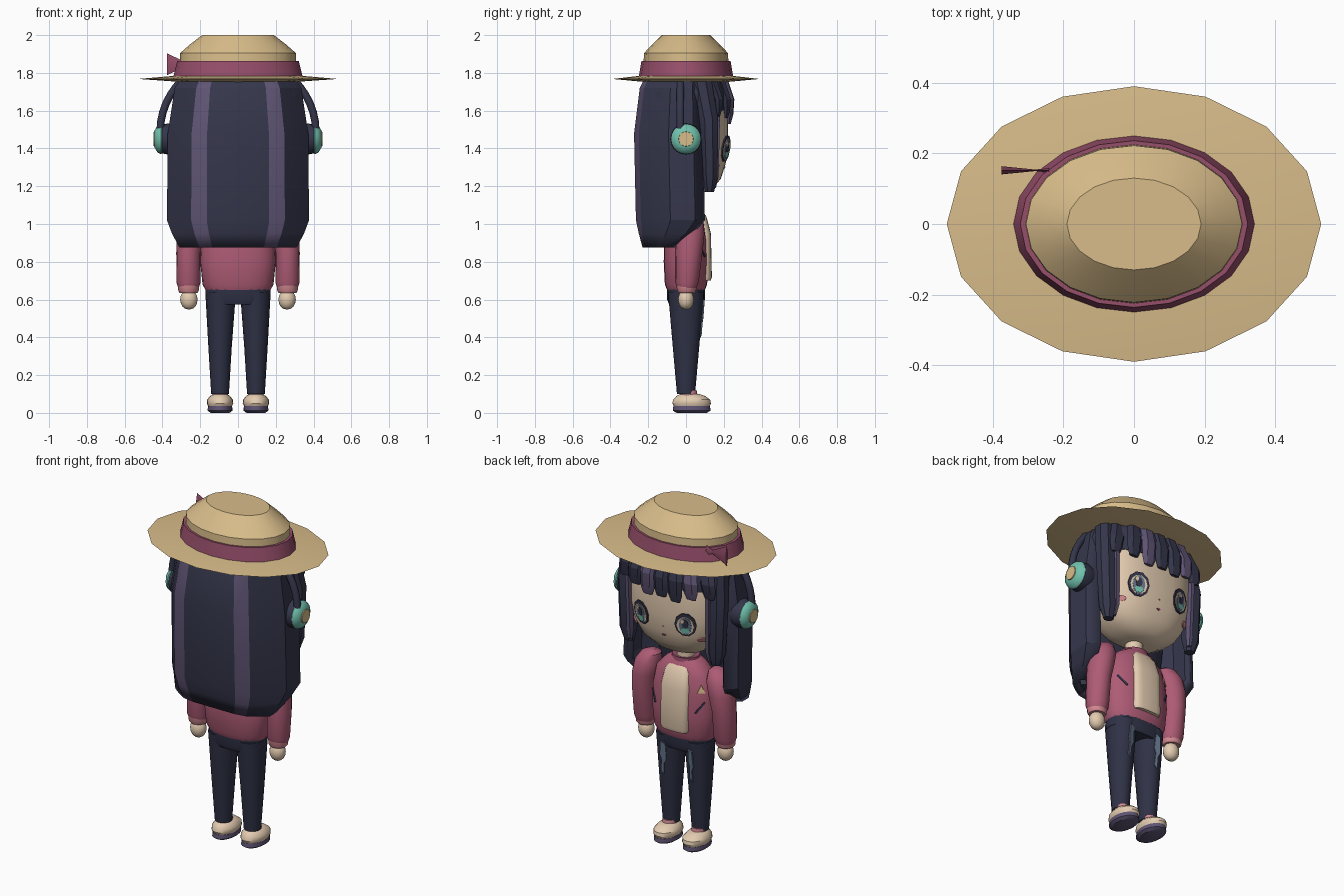
import bpy, bmesh, math
from mathutils import Vector, Matrix
from mathutils.bvhtree import BVHTree

cube = bpy.data.objects.get("Cube")
if cube:
    bpy.data.objects.remove(cube)


def material(name, hexcode):
    rgb = [int(hexcode[i:i + 2], 16) / 255 for i in (0, 2, 4)]
    col = [c / 12.92 if c < 0.04 else ((c + 0.055) / 1.055) ** 2.4 for c in rgb] + [1]
    m = bpy.data.materials.new(name)
    m.use_nodes = True
    m.diffuse_color = col
    m.node_tree.nodes["Principled BSDF"].inputs["Base Color"].default_value = col
    return m


HAIR = material("dark hair", "35364b")
STREAK = material("purple streak", "5f5474")
STRAW = material("straw", "d8bc8a")
ROSE = material("rose jacket", "ae5c76")
BAND = material("wine ribbon", "964e6a")
PINK = material("soft pink", "d48a92")
SKIN = material("cream skin", "e3cbb0")
TEAL = material("teal", "72c2ae")
DENIM = material("faded denim", "66768c")
PANTS = material("dark trousers", "2f3246")


def add(name, bm, *mats, angle=35):
    bmesh.ops.recalc_face_normals(bm, faces=bm.faces)
    me = bpy.data.meshes.new(name)
    bm.to_mesh(me)
    bm.free()
    for m in mats:
        me.materials.append(m)
    me.polygons.foreach_set("use_smooth", [True] * len(me.polygons))
    me.set_sharp_from_angle(angle=math.radians(angle))
    ob = bpy.data.objects.new(name, me)
    bpy.context.collection.objects.link(ob)
    return ob


def loft(name, mat, rings, n=16, p=2, turn=0, angle=35):
    """Skin a stack of (super)ellipses given as (z, cx, cy, rx, ry)."""
    bm = bmesh.new()
    loops = []
    for z, cx, cy, rx, ry in rings:
        loop = []
        for i in range(n):
            a = 2 * math.pi * i / n + turn
            c, s = math.cos(a), math.sin(a)
            loop.append(bm.verts.new((cx + rx * math.copysign(abs(c) ** (2 / p), c),
                                      cy + ry * math.copysign(abs(s) ** (2 / p), s), z)))
        loops.append(loop)
    for a, b in zip(loops, loops[1:]):
        for i in range(n):
            bm.faces.new((a[i], a[(i + 1) % n], b[(i + 1) % n], b[i]))
    bm.faces.new(loops[0])
    bm.faces.new(loops[-1])
    return add(name, bm, mat, angle=angle)


def decal(name, mat, target, x, z, outline, lift=0.004):
    """Thin plate laid on the +y side of a part; outline is in (x, z)."""
    me = target.data
    tree = BVHTree.FromPolygons([v.co for v in me.vertices], [f.vertices[:] for f in me.polygons])
    loc, normal, _, _ = tree.ray_cast(Vector((x, 1, z)), Vector((0, -1, 0)))
    if normal.y < 0:
        normal = -normal
    bm = bmesh.new()
    face = bm.faces.new([bm.verts.new((-u, v, lift)) for u, v in outline])
    ext = bmesh.ops.extrude_face_region(bm, geom=[face])["geom"]
    for v in ext:
        if isinstance(v, bmesh.types.BMVert):
            v.co.z -= 0.007
    bm.transform(Matrix.Translation(loc) @ normal.to_track_quat("Z", "Y").to_matrix().to_4x4())
    return add(name, bm, mat)


def oval(rx, rz, n=12, dx=0, dz=0):
    return [(dx + rx * math.cos(2 * math.pi * i / n), dz + rz * math.sin(2 * math.pi * i / n))
            for i in range(n)]


def disc_x(name, mat, side, profile, n=20):
    """Round part lying on the x axis; profile is (x, radius)."""
    ob = loft(name, mat, [(x, 0, 0, r, r) for x, r in profile], n)
    ob.data.transform(Matrix.Translation((0, 0, 1.45)) @ Matrix.Rotation(side * math.pi / 2, 4, "Y"))
    return ob


# Straw hat with ribbon
loft("hat_brim", STRAW, [(1.752, 0, 0, .3, .22), (1.768, 0, 0, .53, .39), (1.785, 0, 0, .33, .24)])
loft("hat_crown", STRAW, [(1.77, 0, 0, .31, .23), (1.905, 0, 0, .306, .222), (1.95, 0, 0, .255, .18),
                          (2, 0, 0, .19, .13)], 20, angle=25)
loft("hat_ribbon", BAND, [(1.78, 0, 0, .342, .25), (1.862, 0, 0, .322, .236)], 20)
for name, tip, end, half in (("bow_outer_loop", -.27, -.375, .058), ("bow_inner_loop", -.29, -.24, .03)):
    bm = bmesh.new()
    bmesh.ops.create_cone(bm, cap_ends=True, segments=4, radius1=half, radius2=.006, depth=abs(tip - end))
    bm.transform(Matrix.Translation(((tip + end) / 2, .152, 1.846))
                 @ Matrix.Diagonal((1, .2, 1, 1))
                 @ Matrix.Rotation(math.copysign(math.pi / 2, tip - end), 4, "Y"))
    add(name, bm, BAND)

# Head and face
head = loft("head", SKIN, [(1.165, 0, .03, .06, .06), (1.185, 0, .02, .15, .12), (1.24, 0, .01, .235, .175),
                           (1.32, 0, 0, .29, .21), (1.42, 0, 0, .312, .222), (1.6, 0, 0, .315, .222),
                           (1.76, 0, 0, .28, .19)], 32, 2.5)
loft("neck", SKIN, [(1.04, 0, 0, .05, .05), (1.2, 0, 0, .048, .048)])
for s, side in ((1, "left"), (-1, "right")):
    x = s * .143
    decal(side + "_eye_outline", HAIR, head, x, 1.4, oval(.062, .072, 10), .009)
    decal(side + "_eye_white", SKIN, head, x, 1.4, oval(.049, .056, 10, 0, -.004), .011)
    decal(side + "_iris", DENIM, head, x, 1.4, oval(.036, .054, 10, 0, -.004), .013)
    decal(side + "_iris_glow", TEAL, head, x, 1.4, oval(.026, .018, 8, 0, -.032), .015)
    decal(side + "_pupil", HAIR, head, x, 1.4, oval(.018, .028, 8, 0, .008), .016)
    decal(side + "_eye_glint", SKIN, head, x, 1.4, oval(.011, .014, 6, .014, .026), .018)
    decal(side + "_blush", PINK, head, s * .222, 1.31, oval(.034, .016), .006)
decal("mouth", BAND, head, 0, 1.3, oval(.012, .006, 8))
decal("nose", PINK, head, 0, 1.355, oval(.006, .004, 6))

# Long back hair: a U-shaped curtain with two coloured streaks
section = [(.84, 0), (1, .14), (1, .5), (.83, .74), (.66, .93), (.44, 1)]
section += [(-x, t) for x, t in reversed(section)]
bm = bmesh.new()
rows = []
for z, w, front, back in ((1.78, .3, .07, -.215), (1.72, .335, .08, -.245), (1.48, .372, .09, -.275),
                          (1.02, .376, .1, -.265), (.95, .35, .04, -.25), (.875, .31, -.06, -.23)):
    rows.append([bm.verts.new((w * x, front + (back - front) * t, z)) for x, t in section])
for a, b in zip(rows, rows[1:]):
    for i in range(len(section) - 1):
        f = bm.faces.new((a[i], a[i + 1], b[i + 1], b[i]))
        f.material_index = int(i in (4, 6))
curtain = add("back_hair", bm, HAIR, STREAK, angle=20)
mod = curtain.modifiers.new("thickness", "SOLIDIFY")
mod.thickness = .035
mod.offset = -1
if curtain.data.polygons[5].normal.y > 0:
    curtain.data.flip_normals()
loft("hair_cap", HAIR, [(1.6, 0, 0, .322, .23), (1.7, 0, 0, .335, .235), (1.79, 0, 0, .3, .2)], 24, 2.4)
loft("hair_inner_back", HAIR, [(.9, 0, -.16, .25, .05), (1.1, 0, -.16, .31, .08), (1.7, 0, -.1, .32, .13)], 16)

# Fringe and side locks
for i in range(7):
    x = (i - 3) * .088
    y = .235 * (1 - abs(x / .34) ** 2.6) ** .4
    low = 1.53 + .03 * (i % 2) - .02 * (i == 3) + .04 * (abs(i - 3) == 3)
    loft("fringe_lock_%d" % (i + 1), STREAK if i in (1, 4) else HAIR,
         [(low, x * 1.04, y - .004, .03, .01), (low + .04, x * 1.03, y, .045, .018),
          (1.66, x, y, .05, .024), (1.78, x * .85, y - .04, .045, .025)], 6, angle=20)
for s, side in ((1, "left"), (-1, "right")):
    loft(side + "_side_lock", HAIR, [(1.17, s * .285, .125, .03, .025), (1.24, s * .29, .125, .05, .045),
                                     (1.55, s * .3, .12, .055, .055), (1.76, s * .28, .08, .045, .06)],
         8, turn=math.pi / 8, angle=20)
    loft(side + "_lock_streak", STREAK, [(1.19, s * .262, .145, .012, .015), (1.25, s * .258, .15, .02, .026),
                                         (1.6, s * .265, .155, .02, .03)], 6, angle=20)

# Headphones
curve = bpy.data.curves.new("headphone_band", "CURVE")
curve.dimensions = "3D"
curve.bevel_depth = .02
curve.bevel_resolution = 2
spline = curve.splines.new("POLY")
spline.points.add(24)
for i, pt in enumerate(spline.points):
    a = math.pi * i / 24
    pt.co = (.412 * math.cos(a), -.03, 1.49 + .39 * math.sin(a), 1)
band = bpy.data.objects.new("headphone_band", curve)
bpy.context.collection.objects.link(band)
curve.materials.append(HAIR)
for s, side in ((1, "left"), (-1, "right")):
    disc_x(side + "_ear_pad", HAIR, s, [(.33, .07), (.37, .082), (.405, .076)])
    disc_x(side + "_ear_cup", TEAL, s, [(.395, .07), (.408, .08), (.425, .072), (.442, .045)])
    disc_x(side + "_ear_cup_centre", STRAW, s, [(.43, .042), (.447, .038)])

# Jacket, shirt and trimmings
jacket = loft("jacket", ROSE, [(.65, 0, 0, .172, .1), (.68, 0, 0, .188, .112), (.8, 0, 0, .2, .118),
                               (.92, 0, 0, .195, .115), (1.02, 0, 0, .175, .1), (1.08, 0, 0, .12, .08),
                               (1.11, 0, 0, .07, .06)], 24, 2.3)
loft("jacket_collar", BAND, [(1.075, 0, 0, .085, .075), (1.115, 0, 0, .078, .07), (1.11, 0, 0, .055, .055)], 20)
loft("shirt_front", SKIN, [(.7, 0, .085, .085, .046), (.72, 0, .085, .092, .052), (.95, 0, .08, .092, .052),
                           (1.04, 0, .06, .08, .048), (1.075, 0, .05, .06, .03)], 20, 3.5)
decal("jacket_badge", STRAW, jacket, -.15, .96, [(-.022, -.018), (.022, -.018), (0, .028)], .005)
for s, side in ((1, "left"), (-1, "right")):
    decal(side + "_pocket_slit", HAIR, jacket, s * .15, .86,
          [(-s * .03, -.03), (-s * .022, -.036), (s * .03, .026), (s * .022, .032)], .005)

# Arms, legs and shoes
for s, side in ((1, "left"), (-1, "right")):
    def part(name, mat, rings, n=16, p=2):
        return loft(side + "_" + name, mat, [(z, s * x, y, rx, ry) for z, x, y, rx, ry in rings], n, p)

    part("sleeve", ROSE, [(.66, .262, .005, .054, .05), (.69, .262, .005, .064, .062), (.85, .262, .015, .065, .072),
                          (.95, .25, .02, .073, .078), (1.02, .235, .015, .075, .076),
                          (1.07, .22, .01, .055, .055), (1.09, .21, .01, .02, .02)])
    part("cuff", PINK, [(.636, .262, .003, .047, .045), (.645, .262, .003, .054, .05), (.675, .262, .003, .056, .054)])
    part("hand", SKIN, [(.6 - .052 * math.cos(math.pi * k / 8), .26, 0, .006 + .04 * math.sin(math.pi * k / 8),
                         .006 + .036 * math.sin(math.pi * k / 8)) for k in range(9)])
    leg = part("leg", PANTS, [(.1, .095, 0, .047, .048), (.35, .095, 0, .062, .07), (.64, .092, 0, .081, .095)])
    part("sock", PINK, [(.08, .095, .015, .042, .048), (.118, .095, .012, .04, .045)])
    part("shoe", SKIN, [(.03, .095, .03, .06, .092), (.05, .095, .03, .07, .102), (.07, .095, .03, .068, .098),
                        (.09, .095, .025, .052, .075), (.1, .095, .02, .035, .05)], 20)
    part("sole", STREAK, [(0, .095, .03, .05, .08), (.012, .095, .03, .066, .1), (.036, .095, .03, .064, .097)], 20)
    decal(side + "_worn_patch", DENIM, leg, s * .092, .5,
          [(-.016, .09), (.012, .1), (.018, .02), (.008, -.01), (.014, -.08), (-.004, -.1), (-.006, -.03),
           (-.02, 0)], .005)
loft("hips", PANTS, [(.575, 0, 0, .15, .09), (.6, 0, 0, .172, .1), (.668, 0, 0, .172, .1)], 20, 2.4)
